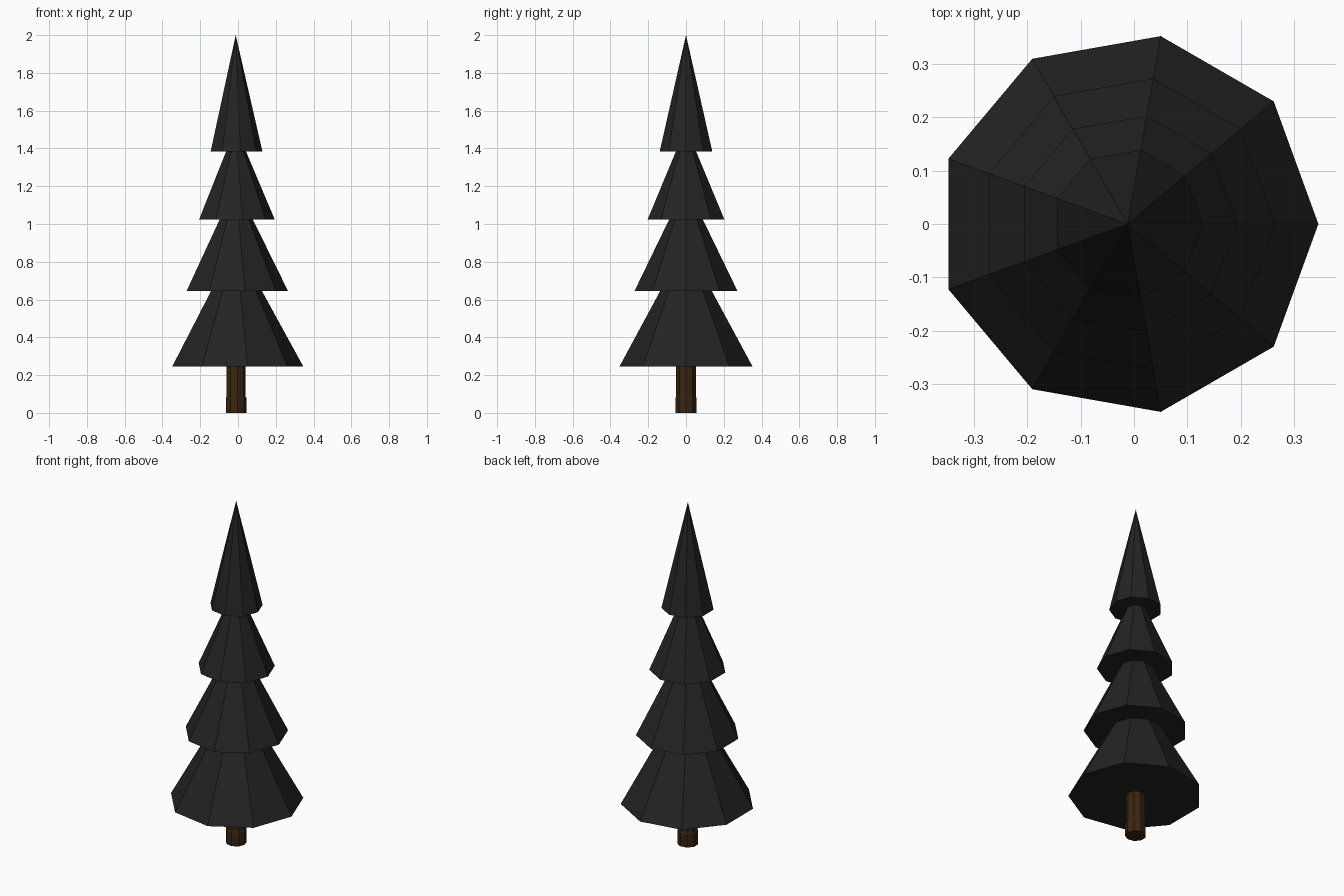
import bpy, bmesh, math

if "Cube" in bpy.data.objects:
    bpy.data.objects.remove(bpy.data.objects["Cube"])

CX = -0.012   # axis of the nine-sided rings
SIDES = 9


def material(name, rgb):
    m = bpy.data.materials.new(name)
    m.diffuse_color = (*rgb, 1)
    m.use_nodes = True
    m.node_tree.nodes["Principled BSDF"].inputs["Base Color"].default_value = m.diffuse_color
    return m


def lathe(name, profile, mat):
    """Spin (radius, z) points into flat-sided rings; radius 0 makes a pole."""
    bm = bmesh.new()
    rings = []
    for r, z in profile:
        if r == 0:
            rings.append([bm.verts.new((CX, 0, z))] * SIDES)
        else:
            rings.append([bm.verts.new((CX + r * math.cos(math.tau * i / SIDES),
                                        r * math.sin(math.tau * i / SIDES), z))
                          for i in range(SIDES)])
    for a, b in zip(rings, rings[1:]):
        for i in range(SIDES):
            j = (i + 1) % SIDES
            bm.faces.new(list(dict.fromkeys((a[i], a[j], b[j], b[i]))))
    bmesh.ops.recalc_face_normals(bm, faces=bm.faces)
    me = bpy.data.meshes.new(name)
    bm.to_mesh(me)
    bm.free()
    me.materials.append(mat)
    ob = bpy.data.objects.new(name, me)
    bpy.context.collection.objects.link(ob)


needles = material("charcoal needles", (0.017, 0.017, 0.017))
bark = material("dark brown bark", (0.042, 0.019, 0.005))

# Foliage: one skin of stacked skirts, (skirt radius, skirt z, neck radius)
tiers = [(0.358, 0.245, 0.139), (0.277, 0.645, 0.090), (0.206, 1.025, 0.054)]
profile = [(0.05, 0.245)]
tops = [0.645, 1.025, 1.385]
for (r, z, neck), top in zip(tiers, tops):
    profile += [(r, z), (neck, top)]
profile += [(0.141, 1.385), (0, 2.0)]
lathe("foliage", profile, needles)

# Trunk, slightly wider at the foot
lathe("trunk", [(0, 0), (0.056, 0), (0.056, 0.08), (0.053, 0.085), (0.053, 0.25)], bark)
